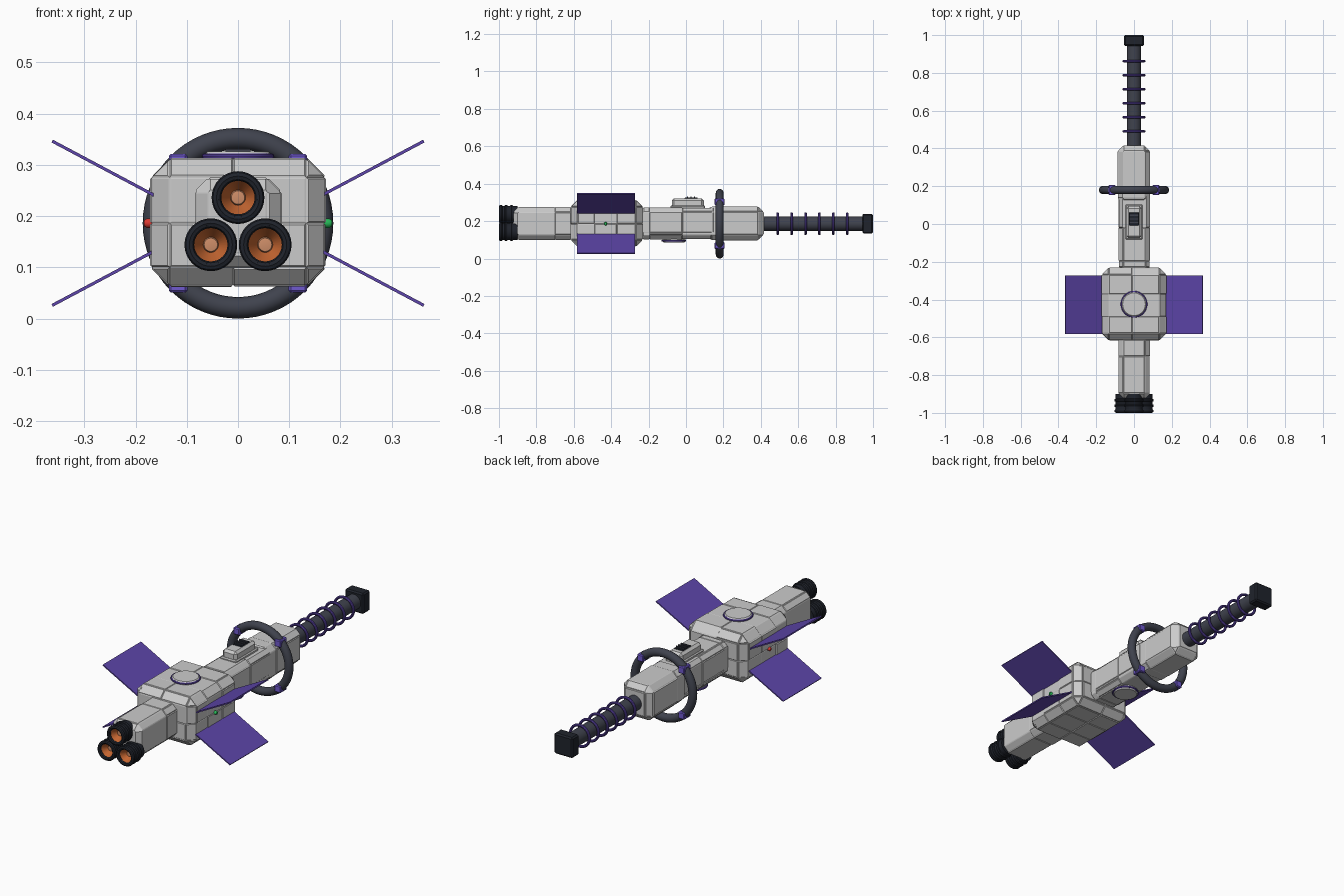
import bpy, bmesh, random
from math import radians, cos, sin, pi
from mathutils import Matrix, Vector

if "Cube" in bpy.data.objects:
    bpy.data.objects.remove(bpy.data.objects["Cube"])

random.seed(4)
CZ = 0.186  # height of the long axis


def mat(name, r, g, b):
    m = bpy.data.materials.new(name)
    m.diffuse_color = (r, g, b, 1)
    m.use_nodes = True
    m.node_tree.nodes["Principled BSDF"].inputs["Base Color"].default_value = m.diffuse_color
    return m


PURPLE = mat("purple", 0.11, 0.06, 0.40)
VIOLET = mat("violet", 0.16, 0.10, 0.62)
DARK = mat("dark_metal", 0.05, 0.055, 0.075)
BLACK = mat("black_metal", 0.014, 0.017, 0.025)
ORANGE = mat("orange", 0.55, 0.13, 0.03)
PALE = mat("pale_orange", 0.62, 0.27, 0.14)
RED = mat("red", 0.7, 0.04, 0.03)
GREEN = mat("green", 0.02, 0.5, 0.1)


def finish(bm, name, material=None, smooth=False):
    bmesh.ops.recalc_face_normals(bm, faces=bm.faces)
    me = bpy.data.meshes.new(name)
    bm.to_mesh(me)
    bm.free()
    ob = bpy.data.objects.new(name, me)
    bpy.context.collection.objects.link(ob)
    if material:
        me.materials.append(material)
    if smooth:
        bpy.ops.object.select_all(action='DESELECT')
        ob.select_set(True)
        bpy.context.view_layer.objects.active = ob
        bpy.ops.object.shade_smooth_by_angle(angle=radians(35))
    return ob


def box_bm(lo, hi, bevel):
    lo, hi = Vector(lo), Vector(hi)
    bm = bmesh.new()
    bmesh.ops.create_cube(bm, size=1, matrix=Matrix.Translation((lo + hi) / 2)
                          @ Matrix.Diagonal((*(hi - lo), 1)))
    if bevel:
        bmesh.ops.bevel(bm, geom=bm.edges[:], offset=bevel, segments=1,
                        affect='EDGES', profile=0.5)
    return bm


def box(name, lo, hi, bevel=0, material=None):
    return finish(box_bm(lo, hi, bevel), name, material)


def hull(name, lo, hi, bevel, cuts):
    """Chamfered box, cut into plates that are raised by slightly different amounts."""
    bm = box_bm(lo, hi, bevel)
    for axis, pos in cuts:
        n = Vector((0, 0, 0))
        n[axis] = 1
        bmesh.ops.bisect_plane(bm, geom=bm.verts[:] + bm.edges[:] + bm.faces[:],
                               plane_co=n * pos, plane_no=n)
    bmesh.ops.recalc_face_normals(bm, faces=bm.faces)
    for f in bm.faces[:]:
        if f.calc_area() > 0.0006:
            bmesh.ops.inset_individual(bm, faces=[f], thickness=0.003,
                                       depth=random.choice((0.001, 0.003, 0.004)),
                                       use_even_offset=True)
    return finish(bm, name)


def lathe(name, profile, axis, origin, material=None, steps=32):
    """Spin (radius, distance) points around an axis through origin."""
    bm = bmesh.new()
    rot = Matrix.Rotation(radians(-90), 4, 'X') if axis == 'Y' else (
        Matrix.Rotation(radians(90), 4, 'Y') if axis == 'X' else Matrix())
    vs = [bm.verts.new((r, 0, h)) for r, h in profile]
    es = [bm.edges.new(p) for p in zip(vs, vs[1:])]
    bmesh.ops.spin(bm, geom=vs + es, cent=(0, 0, 0), axis=(0, 0, 1),
                   angle=2 * pi, steps=steps)
    bmesh.ops.remove_doubles(bm, verts=bm.verts, dist=1e-5)
    bm.transform(Matrix.Translation(origin) @ rot)
    return finish(bm, name, material, True)


def torus(name, major, minor, axis, origin, material, steps=32, sides=10):
    ring = [(major + minor * cos(2 * pi * i / sides), minor * sin(2 * pi * i / sides))
            for i in range(sides + 1)]
    return lathe(name, ring, axis, origin, material, steps)


# Main hull sections
hull("engine_hull", (-0.082, -0.92, 0.102), (0.082, -0.59, 0.272), 0.025,
     [(1, -0.70)])
hull("wide_body", (-0.168, -0.613, 0.066), (0.168, -0.234, 0.310), 0.035,
     [(0, -0.01), (1, -0.49), (1, -0.37), (2, CZ)])
hull("middle_hull", (-0.078, -0.25, 0.105), (0.082, 0.17, 0.270), 0.022,
     [(1, -0.195), (1, -0.02), (2, 0.14)])
hull("fore_hull", (-0.083, 0.11, 0.100), (0.083, 0.412, 0.276), 0.027, [(1, 0.19)])

# Barrel with coils and muzzle
lathe("barrel", [(0, 0.38), (0.038, 0.38), (0.038, 0.96), (0, 0.96)], 'Y',
      (0, 0, CZ), DARK)
for i in range(6):
    torus(f"barrel_coil_{i}", 0.054, 0.007, 'Y', (0, 0.49 + 0.0745 * i, CZ), PURPLE)
box("muzzle", (-0.053, 0.943, CZ - 0.053), (0.053, 1.0, CZ + 0.053), 0.007, BLACK)

# Large ring with four clamps
torus("large_ring", 0.165, 0.021, 'Y', (0, 0.18, CZ), DARK, 64, 16)
for sx in (-1, 1):
    for sz in (-1, 1):
        x, z = sx * 0.117, CZ + sz * 0.117
        box("ring_clamp", (x - 0.018, 0.153, z - 0.018), (x + 0.018, 0.207, z + 0.018),
            0.004, VIOLET)

# Three ribbed engine nozzles
for k, (x, z) in enumerate(((0, 0.236), (-0.053, 0.144), (0.053, 0.144))):
    lathe(f"nozzle_{k}", [(0, -0.90), (0.044, -0.90), (0.046, -0.998), (0.038, -0.998),
                          (0.036, -0.985)], 'Y', (x, 0, z), BLACK)
    for y in (-0.933, -0.962, -0.99):
        torus(f"nozzle_rib_{k}", 0.042, 0.0095, 'Y', (x, y, z), BLACK, 32, 8)
    lathe(f"nozzle_cone_{k}", [(0.038, -0.992), (0.015, -0.955)], 'Y', (x, 0, z), ORANGE)
    lathe(f"nozzle_core_{k}", [(0.015, -0.955), (0.013, -0.962), (0, -0.964)], 'Y',
          (x, 0, z), PALE)

# Four angled fins
for sx in (-1, 1):
    for sz in (-1, 1):
        fin = box_bm((0, -0.583, -0.003), (0.25, -0.273, 0.003), 0)
        fin.transform(Matrix.Translation((sx * 0.142, 0, CZ + sz * 0.043))
                      @ Matrix.Diagonal((sx, 1, sz, 1))
                      @ Matrix.Rotation(radians(-28), 4, 'Y'))
        finish(fin, "fin", PURPLE)

# Round hatches on top of the body and under the middle hull
for name, y, z, s, r in (("top_hatch", -0.425, 0.305, 1, 0.066),
                         ("bottom_hatch", -0.065, 0.107, -1, 0.061)):
    lathe(name, [(0, z), (r, z), (r, z + s * 0.015), (r - 0.006, z + s * 0.021),
                 (0, z + s * 0.021)], 'Z', (0, y, 0))
    torus(name + "_rim", r, 0.005, 'Z', (0, y, z + s * 0.012), PURPLE, 32, 8)

# Raised cabin with dark slatted window
box("cabin", (-0.040, -0.075, 0.262), (0.040, 0.095, 0.322), 0.012)
box("cabin_collar", (-0.046, -0.082, 0.262), (0.046, 0.102, 0.284), 0.005)
box("cabin_window", (-0.026, -0.008, 0.315), (0.026, 0.062, 0.326), 0.003, BLACK)
for i in range(3):
    y = 0.008 + 0.019 * i
    box("window_slat", (-0.024, y - 0.003, 0.322), (0.024, y + 0.003, 0.331), 0, DARK)

# Side lights
for name, sx, m in (("red_light", -1, RED), ("green_light", 1, GREEN)):
    lathe(name, [(0, 0), (0.009, 0), (0.009, sx * 0.01), (0.006, sx * 0.015),
                 (0, sx * 0.016)], 'X', (sx * 0.168, -0.43, CZ), m, 16)
